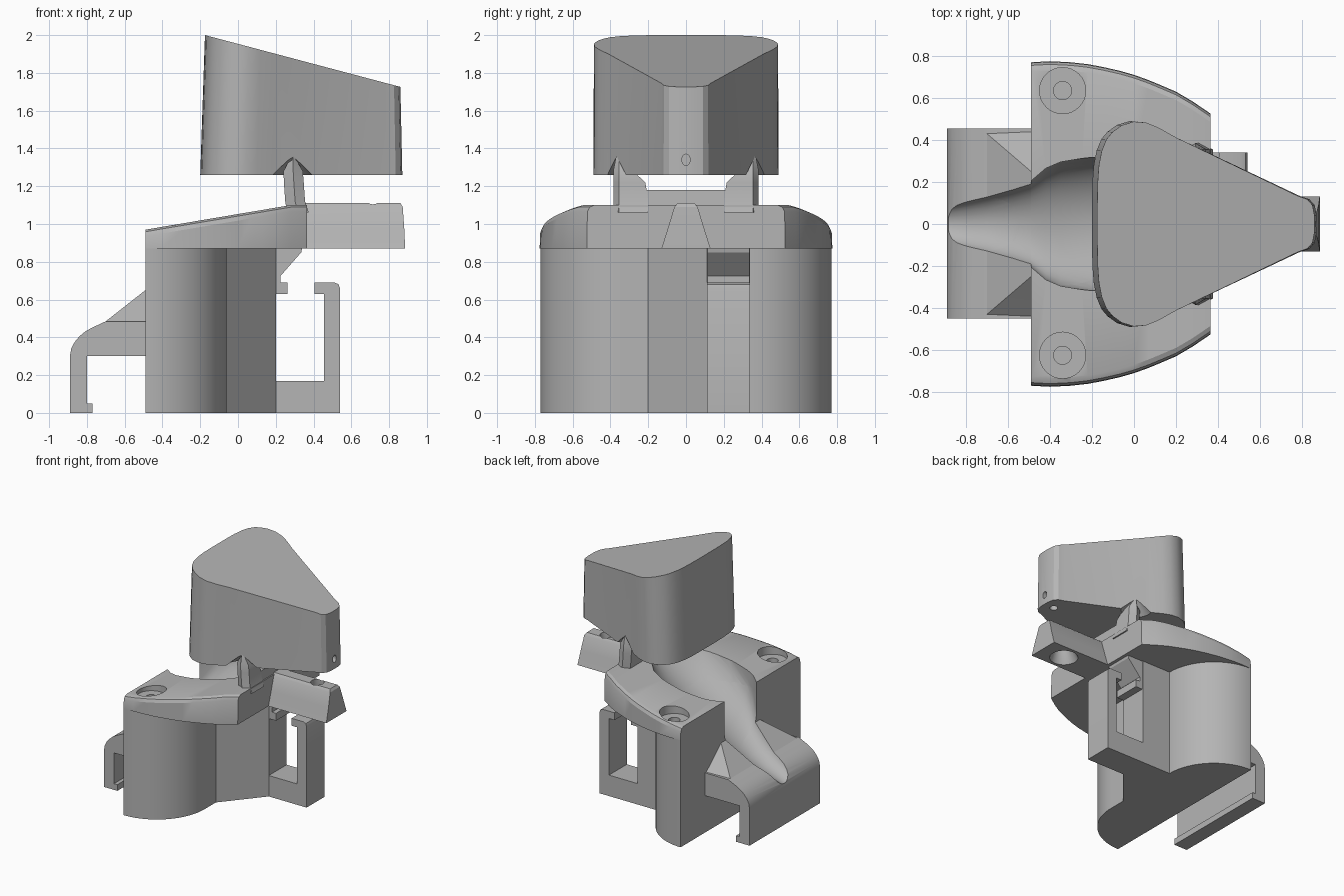
import bpy, bmesh, math
from mathutils import Vector, Matrix

if "Cube" in bpy.data.objects:
    bpy.data.objects.remove(bpy.data.objects["Cube"])

grey = bpy.data.materials.new("plain grey")
grey.diffuse_color = (0.46, 0.46, 0.46, 1)
grey.use_nodes = True
grey.node_tree.nodes["Principled BSDF"].inputs["Base Color"].default_value = grey.diffuse_color


def finish(name, bm):
    bmesh.ops.remove_doubles(bm, verts=bm.verts, dist=1e-5)
    bmesh.ops.recalc_face_normals(bm, faces=bm.faces)
    me = bpy.data.meshes.new(name)
    bm.to_mesh(me)
    bm.free()
    me.materials.append(grey)
    ob = bpy.data.objects.new(name, me)
    bpy.context.collection.objects.link(ob)
    return ob


def loft(name, rings):
    """Skin closed rings of equal length and cap both ends."""
    bm = bmesh.new()
    vs = [[bm.verts.new(p) for p in r] for r in rings]
    n = len(rings[0])
    for a, b in zip(vs, vs[1:]):
        for i in range(n):
            bm.faces.new((a[i], a[(i + 1) % n], b[(i + 1) % n], b[i]))
    bm.faces.new(vs[0])
    bm.faces.new(vs[-1])
    return finish(name, bm)


def prism_z(name, pts, z0, z1):
    return loft(name, [[(x, y, z) for x, y in pts] for z in (z0, z1)])


def prism_y(name, pts, y0, y1):
    return loft(name, [[(x, y, z) for x, z in pts] for y in (y0, y1)])


def rect(x0, x1, y0, y1, z):
    return [(x0, y0, z), (x1, y0, z), (x1, y1, z), (x0, y1, z)]


def disc(x, y, z, r, n=32):
    return [(x + r * math.cos(2 * math.pi * i / n), y + r * math.sin(2 * math.pi * i / n), z)
            for i in range(n)]


def cut(ob, cutters):
    bpy.context.view_layer.objects.active = ob
    for c in cutters:
        m = ob.modifiers.new("cut", 'BOOLEAN')
        m.operation, m.solver, m.object = 'DIFFERENCE', 'EXACT', c
        bpy.ops.object.modifier_apply(modifier=m.name)


cutters = []


def cutter(ob):
    ob.hide_render = True
    cutters.append(ob)
    return ob


# Channel that runs from the basin under the head down over the rear hook
rings = []
for x, b, w in [(-1.0, .29, .07), (-.88, .335, .09), (-.7, .4, .14), (-.58, .46, .17),
                (-.49, .52, .205), (-.42, .57, .265), (-.35, .63, .295), (-.2, .73, .32),
                (0, .86, .325), (.12, .95, .3), (.2, 1.02, .22)]:
    ring = [(x, -w * math.cos(math.pi * i / 20), b + w - w * math.sin(math.pi * i / 20))
            for i in range(21)]
    rings.append(ring + [(x, w, 1.3), (x, -w, 1.3)])
channel = cutter(loft("channel_cutter", rings))

# Main column with rounded flanks
arc = [(-.49 + .43 * math.sin(math.pi / 2 * i / 24), .34 + .43 * math.cos(math.pi / 2 * i / 24))
       for i in range(25)]
outline = [(x, -y) for x, y in arc] + [(-.06, -.2), (.2, .11), (.2, .34)] + arc[::-1]
column = prism_z("column", outline, 0, .875)
cut(column, [channel])

# Sloping top plate with softened upper edges
rings = []
for x, y in [(-.49, .77), (-.4, .775), (-.3, .77), (-.22, .761), (-.15, .748), (-.07, .73),
             (0, .71), (.07, .685), (.13, .66), (.2, .63), (.28, .583), (.365, .525)]:
    t = min(1.1, .97 + (x + .49) * .169)
    half = [(y, .87), (y - .003, t - .035), (y - .015, t - .011), (y - .04, t)]
    rings.append([(x, -a, z) for a, z in half] + [(x, a, z) for a, z in half[::-1]])
plate = loft("top_plate", rings)
holes = []
for y in (-.625, .635):
    holes.append(cutter(loft("counterbore", [disc(-.34, y, .945, .11), disc(-.34, y, 1.2, .11)])))
    holes.append(cutter(loft("screw_hole", [disc(-.34, y, .9, .043), disc(-.34, y, 1.2, .043)])))
cut(plate, [channel] + holes)

# Nose arm, narrower at the top, with a conical hole
arm = loft("nose_arm", [rect(.3, .885, -.13, .13, .87), rect(.3, .88, -.095, .095, .98),
                        rect(.3, .872, -.062, .062, 1.09), rect(.3, .86, -.045, .045, 1.11)])
arm_hole = cutter(loft("arm_hole", [disc(.68, 0, .86, .11), disc(.7, 0, 1.0, .05),
                                    disc(.72, 0, 1.15, .05)]))
cut(arm, [arm_hole])

# Rear hook
hook = prism_y("rear_hook", [(-.46, .3), (-.8, .3), (-.8, .05), (-.77, .05), (-.77, 0),
                             (-.89, 0), (-.89, .3), (-.883, .34), (-.865, .375), (-.84, .405),
                             (-.81, .43), (-.775, .45), (-.7, .485), (-.46, .485)], -.45, .455)
bm = bmesh.new()
for s in (-1, 1):
    for p in [(-.7, .43, .485), (-.47, .44, .485), (-.49, .25, .65), (-.47, .25, .65),
              (-.65, .42, .42), (-.47, .42, .42)]:
        bm.verts.new((p[0], s * p[1], p[2]))
bmesh.ops.convex_hull(bm, input=bm.verts)
ramp = finish("hook_ramp", bm)
for ob in (hook, ramp):
    cut(ob, [channel])

# Side clip frame and its upper catch
clip = prism_y("clip_frame", [(.18, 0), (.54, 0), (.54, .66), (.532, .681), (.51, .69),
                              (.405, .69), (.405, .63), (.455, .63), (.455, .17), (.18, .17)],
               .11, .34)
catch = prism_y("clip_catch", [(.18, .875), (.34, .875), (.335, .85), (.225, .725), (.225, .69),
                               (.262, .69), (.262, .63), (.18, .63)], .115, .335)

# Cradle: cross bar and two pointed posts
bar = loft("cradle_bar", [rect(.25, .36, -.25, .25, 1.04), rect(.26, .35, -.25, .25, 1.18)])
posts = []
for s in (-1, 1):
    rings = []
    for x0, x1, a, b, z in [(.26, .375, .2, .385, 1.06), (.25, .355, .2, .385, 1.12),
                            (.243, .348, .215, .385, 1.22), (.241, .343, .28, .385, 1.28),
                            (.284, .298, .355, .37, 1.36)]:
        rings.append([(x0, s * a, z), (x1, s * a, z), (x1, s * (b - .03), z),
                      ((x0 + x1) / 2, s * b, z), (x0, s * (b - .03), z)])
    posts.append(loft("cradle_post", rings))

# Head: rounded triangular block with slanted top
half = [(-.2, .1), (-.198, .2), (-.192, .28), (-.178, .35), (-.155, .405), (-.125, .44),
        (-.08, .472), (-.02, .49), (.04, .485), (.1, .462), (.19, .413), (.79, .133),
        (.835, .118), (.86, .09), (.87, .04)]
base = half + [(x, -y) for x, y in half[::-1]]
top = []
for x, y in base:
    xt = -.175 + (x + .2) * .967
    top.append((xt, y * .995, 2 - (xt + .175) * .265))
head = loft("head", [[(x, y, 1.26) for x, y in base], top])
head_cuts = []
for s in (-1, 1):
    head_cuts.append(cutter(loft("post_notch", [disc(.295, s * .38, 1.25, .128),
                                                disc(.295, s * .38, 1.36, .004)])))
pin = loft("pin_hole", [disc(0, 0, 0, .022, 20), disc(0, 0, .12, .022, 20)])
pin.data.transform(Matrix.Translation((.8, 0, 1.34)) @ Matrix.Rotation(math.pi / 2, 4, 'Y')
                   @ Matrix.Diagonal((1.35, 1, 1, 1)))
head_cuts.append(cutter(pin))
head_cuts.append(cutter(loft("under_hole", [disc(.78, 0, 1.25, .03), disc(.78, 0, 1.3, .03)])))
cut(head, head_cuts)

# Clean up cutters and smooth the curved surfaces
for c in cutters:
    bpy.data.objects.remove(c)
for ob in [column, plate, arm, hook, ramp, clip, catch, bar, head] + posts:
    bpy.ops.object.select_all(action='DESELECT')
    ob.select_set(True)
    bpy.context.view_layer.objects.active = ob
    bpy.ops.object.shade_smooth_by_angle(angle=math.radians(25))
